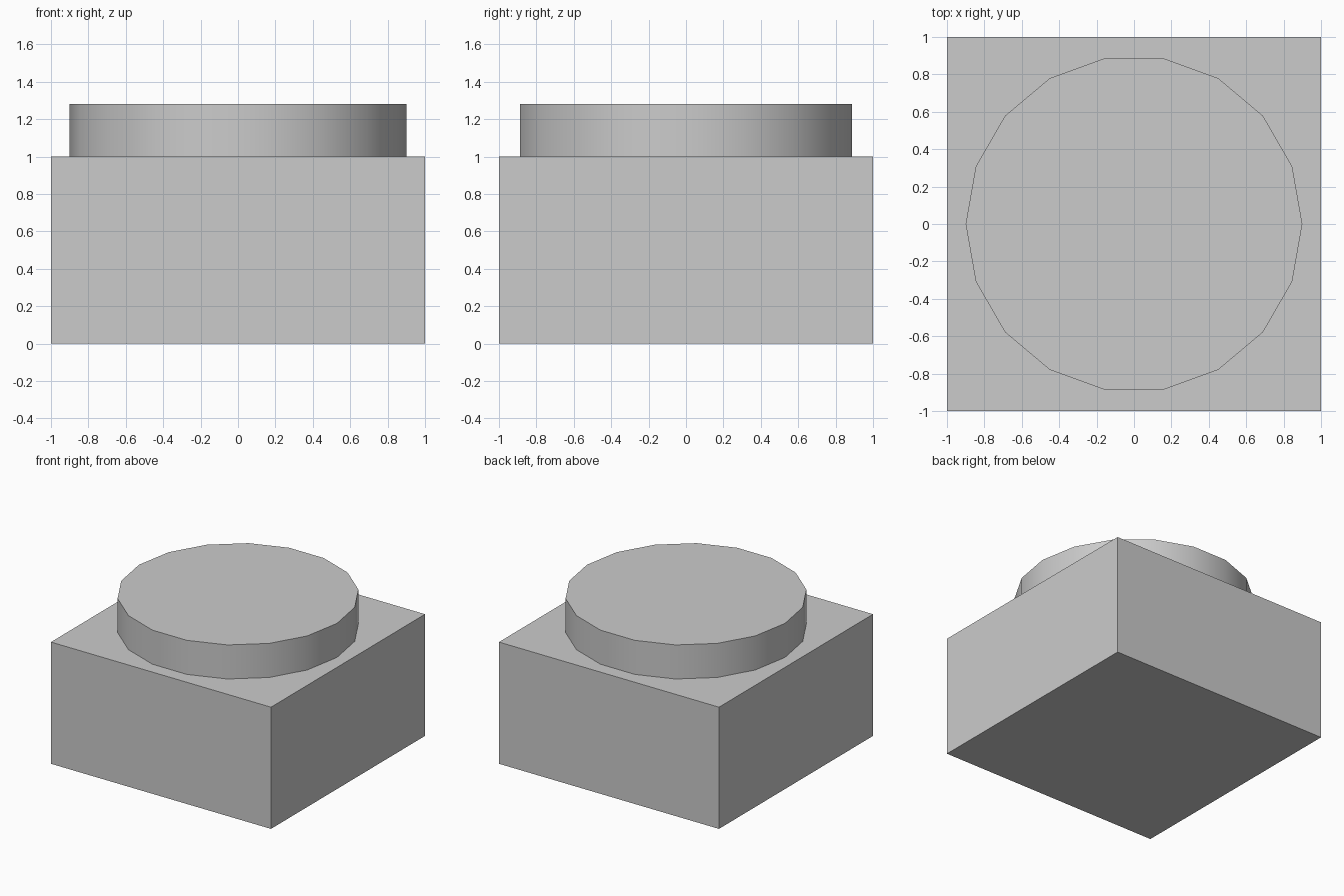
import bpy
import math

if "Cube" in bpy.data.objects:
    bpy.data.objects.remove(bpy.data.objects["Cube"])

# Square base block
bpy.ops.mesh.primitive_cube_add(size=1, location=(0, 0, 0.5))
base = bpy.context.object
base.name = "base_block"
base.scale = (2, 2, 1)
bpy.ops.object.transform_apply(location=False, rotation=False, scale=True)

# Round 18-sided stud on top, with corners pointing along +x and -x
bpy.ops.mesh.primitive_cylinder_add(
    vertices=18, radius=0.9, depth=0.28,
    location=(0, 0, 1.14), rotation=(0, 0, math.radians(90)))
stud = bpy.context.object
stud.name = "round_stud"
bpy.ops.object.transform_apply(location=False, rotation=True, scale=False)
bpy.ops.object.shade_smooth_by_angle(angle=math.radians(30))
